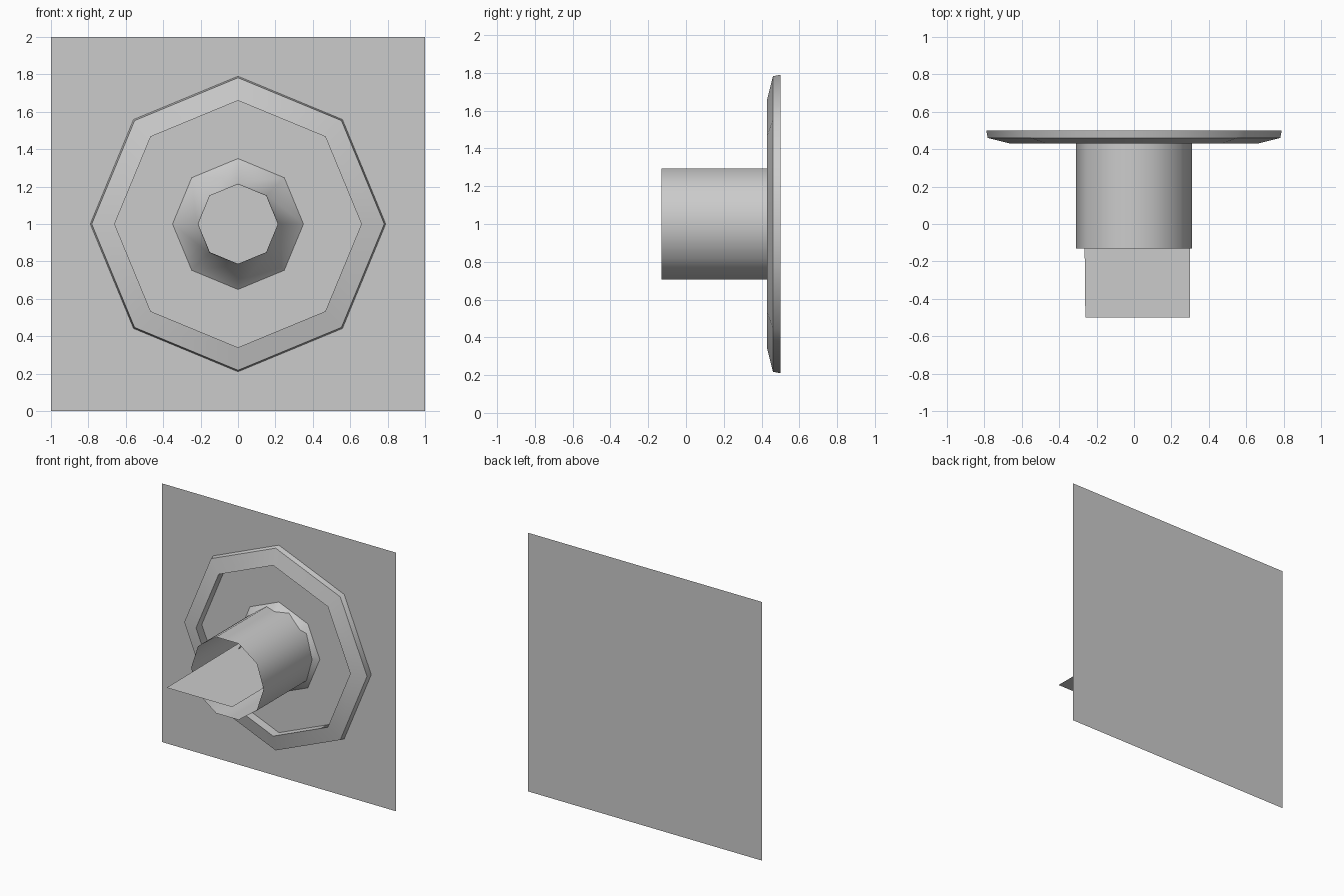
import bpy
from math import cos, sin, pi, radians

if "Cube" in bpy.data.objects:
    bpy.data.objects.remove(bpy.data.objects["Cube"])


def make(name, verts, faces, smooth=True):
    mesh = bpy.data.meshes.new(name)
    mesh.from_pydata(verts, [], faces)
    obj = bpy.data.objects.new(name, mesh)
    bpy.context.collection.objects.link(obj)
    if smooth:
        bpy.ops.object.select_all(action='DESELECT')
        obj.select_set(True)
        bpy.context.view_layer.objects.active = obj
        bpy.ops.object.shade_smooth_by_angle(angle=radians(50))
    return obj


def revolve(name, profile, sides):
    """Sweep (radius, y) points around the y axis at height z = 1."""
    verts = [(r * cos(2 * pi * i / sides), y, 1 + r * sin(2 * pi * i / sides))
             for r, y in profile for i in range(sides)]
    faces = []
    for k in range(len(profile) - 1):
        for i in range(sides):
            j = (i + 1) % sides
            a, b = k * sides, (k + 1) * sides
            # wound so that normals face outward
            faces.append((a + i, a + j, b + j, b + i))
    return make(name, verts, faces)


# flat square wall
make("wall_panel", [(-1, 0.5, 0), (1, 0.5, 0), (1, 0.5, 2), (-1, 0.5, 2)],
     [(0, 1, 2, 3)], smooth=False)

# raised eight-sided rim with a straight inner wall
revolve("outer_rim", [(0.79, 0.5), (0.782, 0.46), (0.66, 0.43), (0.66, 0.5)], 8)

# flared eight-sided collar inside the tube base
revolve("collar", [(0.35, 0.5), (0.22, 0.38), (0.213, 0.31)], 8)

# open ten-sided tube
revolve("tube", [(0.31, 0.5), (0.31, -0.13)], 10)

# thin horizontal blade sticking out of the tube
make("blade", [(-0.26, -0.5, 1), (0.3, -0.5, 1), (0.3, 0.45, 1), (-0.27, 0.45, 1)],
     [(0, 1, 2, 3)], smooth=False)
